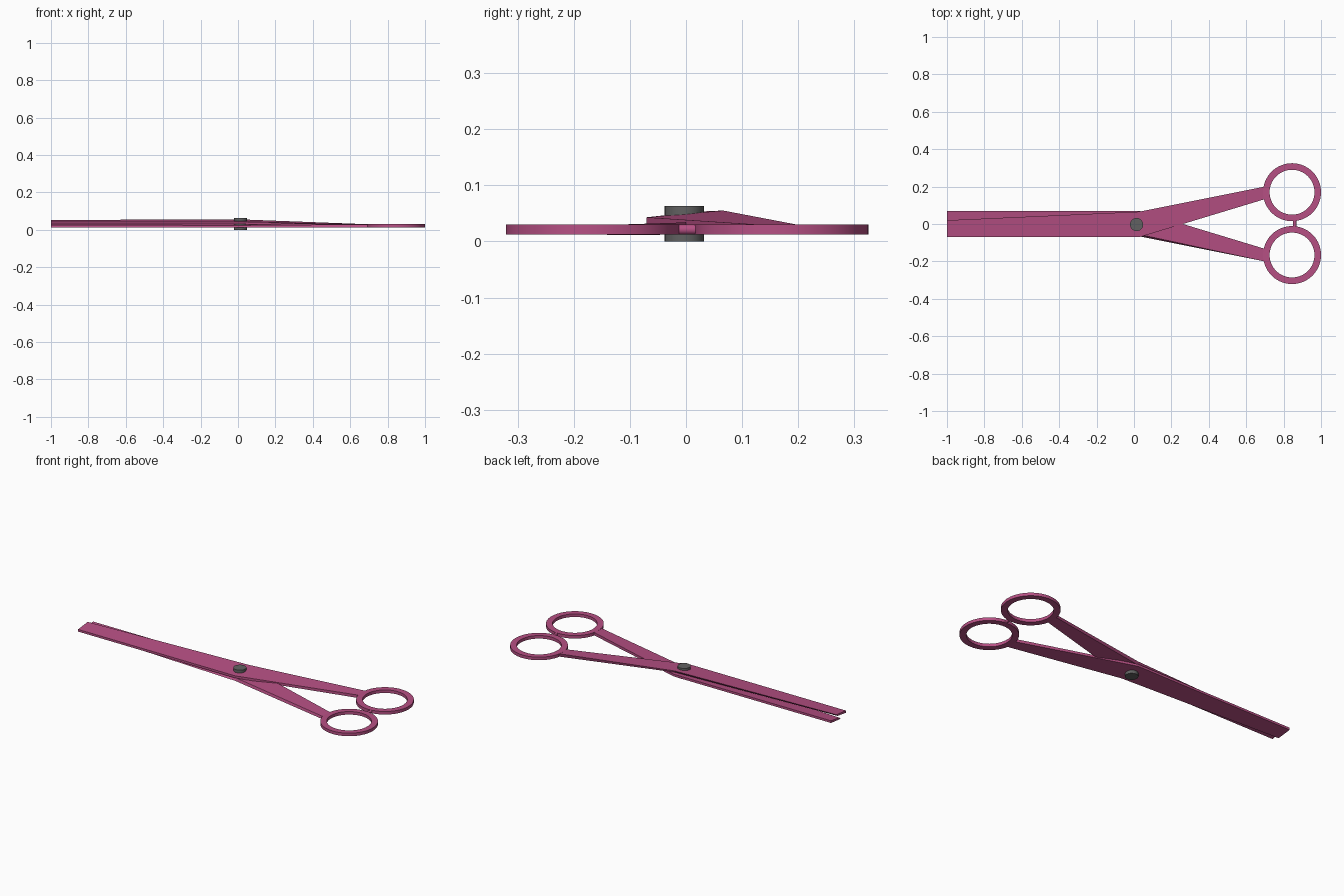
import bpy, bmesh, math

if "Cube" in bpy.data.objects:
    bpy.data.objects.remove(bpy.data.objects["Cube"])


def make_mat(name, rgb):
    m = bpy.data.materials.new(name)
    m.diffuse_color = (*rgb, 1)
    m.use_nodes = True
    m.node_tree.nodes["Principled BSDF"].inputs["Base Color"].default_value = m.diffuse_color
    return m


PINK = make_mat("pink_metal", (0.47, 0.08, 0.23))
GREY = make_mat("dark_grey", (0.12, 0.12, 0.12))


def new_object(name, bm, mat):
    bmesh.ops.recalc_face_normals(bm, faces=bm.faces)
    mesh = bpy.data.meshes.new(name)
    bm.to_mesh(mesh)
    bm.free()
    mesh.materials.append(mat)
    obj = bpy.data.objects.new(name, mesh)
    bpy.context.collection.objects.link(obj)
    return obj


def smooth(obj):
    bpy.ops.object.select_all(action='DESELECT')
    obj.select_set(True)
    bpy.context.view_layer.objects.active = obj
    bpy.ops.object.shade_smooth_by_angle(angle=math.radians(35))


def loft(name, sections, mat, closed=False):
    """Skin four-cornered sections; closed joins the last to the first."""
    bm = bmesh.new()
    rows = [[bm.verts.new(p) for p in s] for s in sections]
    pairs = list(zip(rows, rows[1:]))
    if closed:
        pairs.append((rows[-1], rows[0]))
    for a, b in pairs:
        for i in range(4):
            j = (i + 1) % 4
            bm.faces.new((a[i], a[j], b[j], b[i]))
    if not closed:
        bm.faces.new(rows[0])
        bm.faces.new(rows[-1])
    return new_object(name, bm, mat)


# Tilted blade sections: spine bottom, spine top, edge top, undercut edge bottom
blade = [
    [(-1.0, -0.07, 0.030), (-1.0, -0.07, 0.043), (-1.0, 0.02, 0.053), (-1.0, 0.008, 0.041)],
    [(0.03, -0.07, 0.030), (0.03, -0.07, 0.043), (0.03, 0.066, 0.055), (0.03, 0.056, 0.042)],
]
# Handle end, where the arm meets its finger ring
arm_end = [(0.71, 0.136, 0.0125), (0.71, 0.136, 0.0295), (0.70, 0.20, 0.0295), (0.70, 0.20, 0.0125)]

loft("upper_blade_and_arm", blade + [arm_end], PINK)

# Lower half is the same blade turned over about its length
turned = [[(x, -y, 0.066 - z) for x, y, z in s] for s in blade]
turned_end = [(x, -y, 0.042 - z) for x, y, z in arm_end]
loft("lower_blade_and_arm", turned + [turned_end], PINK)


# Finger rings
def finger_ring(name, cy, n=64):
    profile = [(0.155, 0.012), (0.155, 0.030), (0.120, 0.030), (0.120, 0.012)]
    sections = []
    for k in range(n):
        a = 2 * math.pi * k / n
        sections.append([(0.845 + r * math.cos(a), cy + r * math.sin(a), z) for r, z in profile])
    smooth(loft(name, sections, PINK, closed=True))


finger_ring("upper_finger_ring", 0.17)
finger_ring("lower_finger_ring", -0.166)


# Pivot screw and the small stop peg between the rings
def cylinder(name, radius, depth, loc, mat, rot=(0, 0, 0)):
    bpy.ops.mesh.primitive_cylinder_add(vertices=32, radius=radius, depth=depth,
                                        location=loc, rotation=rot)
    obj = bpy.context.object
    obj.name = name
    obj.data.materials.append(mat)
    smooth(obj)


cylinder("pivot_screw", 0.035, 0.063, (0.014, -0.003, 0.0315), GREY)
cylinder("stop_peg", 0.009, 0.034, (0.859, 0.002, 0.021), PINK, (math.pi / 2, 0, 0))
